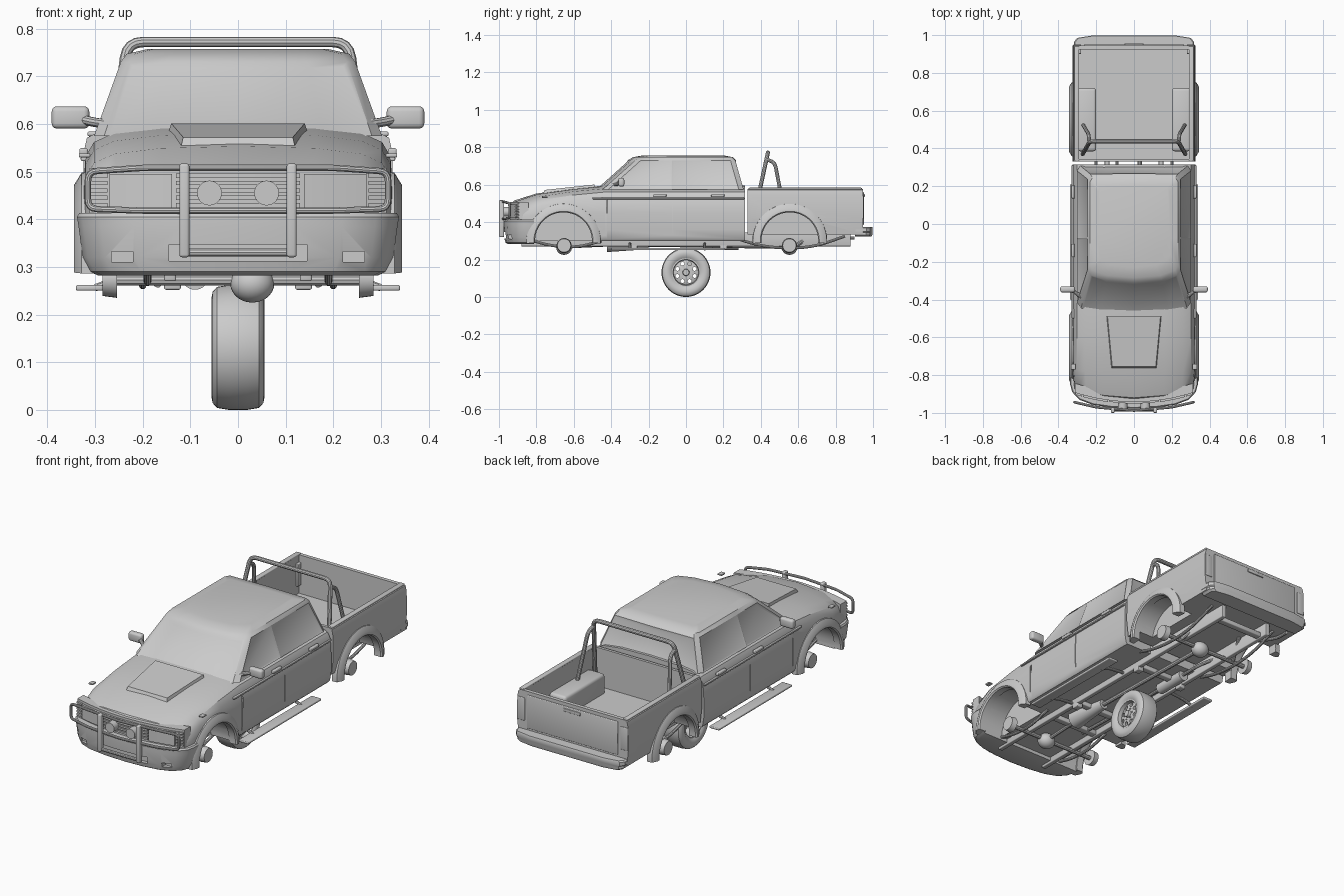
import bpy, bmesh, math
from mathutils import Vector, Matrix

if "Cube" in bpy.data.objects:
    bpy.data.objects.remove(bpy.data.objects["Cube"])

COL = bpy.context.scene.collection

def finish(name, bm, mirror=False):
    bmesh.ops.recalc_face_normals(bm, faces=bm.faces)
    me = bpy.data.meshes.new(name)
    bm.to_mesh(me)
    bm.free()
    ob = bpy.data.objects.new(name, me)
    COL.objects.link(ob)
    if mirror:
        ob.modifiers.new("mirror", 'MIRROR').use_clip = True
    return ob

def loft_bm(rings, close=False):
    bm = bmesh.new()
    vs = [[bm.verts.new(p) for p in r] for r in rings]
    n = len(rings[0])
    for i in range(len(vs) if close else len(vs) - 1):
        a, b = vs[i], vs[(i + 1) % len(vs)]
        for j in range(n):
            k = (j + 1) % n
            bm.faces.new((a[j], a[k], b[k], b[j]))
    if not close:
        bm.faces.new(vs[0])
        bm.faces.new(vs[-1])
    return bm

def loft(name, rings, close=False, mirror=False):
    return finish(name, loft_bm(rings, close), mirror)

def sym(half):
    return half + [(-a, b) for a, b in reversed(half) if a > 1e-6]

def box(name, x0, x1, y0, y1, z0, z1, bevel=0.0, mirror=False):
    bm = bmesh.new()
    bmesh.ops.create_cube(bm, size=1)
    for v in bm.verts:
        v.co = ((x0 + x1) / 2 + v.co.x * (x1 - x0), (y0 + y1) / 2 + v.co.y * (y1 - y0), (z0 + z1) / 2 + v.co.z * (z1 - z0))
    if bevel:
        bmesh.ops.bevel(bm, geom=bm.edges[:], offset=bevel, segments=3, profile=0.5, affect='EDGES')
    return finish(name, bm, mirror)

def cyl(name, p0, p1, r, r2=None, n=28, mirror=False):
    p0, p1 = Vector(p0), Vector(p1)
    d = p1 - p0
    m = Matrix.Translation((p0 + p1) / 2) @ d.to_track_quat('Z', 'Y').to_matrix().to_4x4()
    bm = bmesh.new()
    bmesh.ops.create_cone(bm, cap_ends=True, segments=n, radius1=r, radius2=r if r2 is None else r2, depth=d.length, matrix=m)
    return finish(name, bm, mirror)

def ball(name, c, r, s=(1, 1, 1)):
    bm = bmesh.new()
    bmesh.ops.create_uvsphere(bm, u_segments=24, v_segments=14, radius=r, matrix=Matrix.Translation(c) @ Matrix.Diagonal((*s, 1)))
    return finish(name, bm)

def tube(name, pts, r, bend=0.03, closed=False, mirror=False):
    """Round bar along a path with softened corners."""
    P = [Vector(p) for p in pts]
    path = []
    for i, p in enumerate(P):
        if not closed and i in (0, len(P) - 1):
            path.append(p)
            continue
        a, b = P[i - 1] - p, P[(i + 1) % len(P)] - p
        a = p + a.normalized() * min(bend, a.length * .45)
        b = p + b.normalized() * min(bend, b.length * .45)
        path += [a * (1 - t) ** 2 + p * 2 * t * (1 - t) + b * t * t for t in (0, .25, .5, .75, 1)]
    cu = bpy.data.curves.new(name, 'CURVE')
    cu.dimensions = '3D'
    cu.bevel_depth, cu.bevel_resolution, cu.use_fill_caps = r, 3, True
    s = cu.splines.new('POLY')
    s.points.add(len(path) - 1)
    for q, p in zip(s.points, path):
        q.co = (*p, 1)
    s.use_cyclic_u = closed
    tmp = bpy.data.objects.new("tmp", cu)
    COL.objects.link(tmp)
    bpy.context.view_layer.update()
    bm = bmesh.new()
    bm.from_mesh(tmp.evaluated_get(bpy.context.evaluated_depsgraph_get()).to_mesh())
    bpy.data.objects.remove(tmp)
    return finish(name, bm, mirror)

def band(name, x0, x1, z0, z1, front, depth, k=0.5, mirror=True):
    """Panel that follows the curved plan of the nose."""
    rings = []
    for i in range(9):
        x = x0 + (x1 - x0) * i / 8
        y = front + k * x * x
        rings.append([(x, y, z0), (x, y, z1), (x, y + depth, z1), (x, y + depth, z0)])
    return loft(name, rings, mirror=mirror)

def cut(ob, cutters):
    for c in cutters:
        m = ob.modifiers.new("cut", 'BOOLEAN')
        m.operation, m.solver, m.object = 'DIFFERENCE', 'EXACT', c
    bpy.context.view_layer.update()
    ob.data = bpy.data.meshes.new_from_object(ob.evaluated_get(bpy.context.evaluated_depsgraph_get()))
    ob.modifiers.clear()
    for c in cutters:
        bpy.data.objects.remove(c)

FY, RY, AZ, AR = -0.655, 0.555, 0.30, 0.157   # axle positions and arch size

def arch_cutters(y, inner):
    return [cyl("arch_cutter", (s * inner, y, AZ), (s * .42, y, AZ), AR, n=48) for s in (1, -1)]

# front wings, bonnet and doors
rings = []
for y, zt, w, k in [(-.935, .495, .305, .5), (-.92, .515, .315, .5), (-.80, .553, .325, .3), (-.6, .58, .325, 0), (-.42, .597, .325, 0), (.315, .597, .325, 0)]:
    half = [(0, zt), (.5 * w, zt - .004), (.8 * w, zt - .016), (.93 * w, zt - .035), (.985 * w, zt - .065),
            (w, min(zt - .09, .45)), (w, .36), (.975 * w, .31), (.95 * w, .30), (0, .30)]
    rings.append([(x, y + k * x * x, z) for x, z in sym(half)])
body = loft("body", rings)
seams = [box("seam_cutter", min(s * .32, s * .35), max(s * .32, s * .35), y, y + .004, .325, .54)
         for s in (1, -1) for y in (-.43, -.075)]
cut(body, arch_cutters(FY, .19) + seams)

# cab with inset windows
rings = []
for z, w, yf, yb in [(.575, .302, -.485, .312), (.73, .246, -.312, .268), (.747, .234, -.285, .25), (.757, .19, -.23, .2)]:
    half = [(0, yf), (.6 * w, yf + .012), (.93 * w, yf + .04), (w, yf + .07), (w, -.075), (w, yb - .03), (.94 * w, yb - .004), (0, yb)]
    rings.append([(x, y, z) for x, y in sym(half)])
bm = loft_bm(rings)
bmesh.ops.recalc_face_normals(bm, faces=bm.faces)
glass = [f for f in bm.faces if .6 < f.calc_center_median().z < .7]
side = [f for f in glass if abs(f.normal.x) > .7 and f.calc_area() > .02]
front = [f for f in glass if f.normal.y < -.3 and abs(f.normal.x) < .6]
rear = [f for f in glass if f.normal.y > .8]
bmesh.ops.inset_individual(bm, faces=side, thickness=.014, depth=-.004)
for reg in (front, rear):
    bmesh.ops.inset_region(bm, faces=reg, thickness=.014, depth=-.004)
finish("cab", bm)

# bonnet scoop
bm = bmesh.new()
for x, y, z in [(.12, -.765, .55), (.115, -.755, .572), (.15, -.49, .57), (.14, -.49, .601)]:
    for s in (1, -1):
        bm.verts.new((s * x, y, z))
bmesh.ops.convex_hull(bm, input=bm.verts[:])
finish("bonnet_scoop", bm)

# cargo bed with wheel boxes
half = [(0, .578), (.303, .578), (.317, .571), (.324, .54), (.325, .42), (.315, .335), (0, .335)]
bed = loft("cargo_bed", [[(x, y, z) for x, z in sym(half)] for y in (.33, .945)])
cut(bed, [box("bed_cutter", -.292, .292, .345, .925, .375, .7)] + arch_cutters(RY, .215))
for s in (1, -1):
    a, b = sorted((s * .2, s * .3))
    w = box("bed_wheel_box", a, b, .385, .72, .362, .477, .015)
    cut(w, [cyl("arch_cutter", (s * .215, RY, AZ), (s * .42, RY, AZ), AR, n=48)])
box("tailgate_panel", -.265, .265, .94, .951, .385, .56, .004)
box("tailgate_handle", -.05, .05, .948, .956, .535, .55, .003)
box("tail_light", .28, .322, .9, .95, .42, .54, .004, mirror=True)
box("bed_rail", .29, .316, .335, .94, .574, .584, .004, mirror=True)

# flared wheel arches
for n, yc in (("front_flare", FY), ("rear_flare", RY)):
    rings = []
    for i in range(33):
        t = math.radians(-4 + 188 * i / 32)
        prof = [(.152, .30), (.152, .337), (.158, .344), (.172, .344), (.198, .328), (.2, .30)]
        rings.append([(x, yc + r * math.cos(t), AZ + r * math.sin(t)) for r, x in prof])
    loft(n, rings, mirror=True)

# front bumper
half = [(0, -.978), (.12, -.972), (.22, -.957), (.29, -.93), (.327, -.89), (.338, -.85), (.338, -.812), (0, -.812)]
rings = [[(x * s, -.812 + (y + .812) * d, z) for x, y in sym(half)] for z, s, d in
         [(.282, .87, .84), (.29, .92, .92), (.32, .965, .97), (.385, .99, 1), (.405, 1, 1), (.413, .985, .96)]]
bumper = loft("front_bumper", rings)
cut(bumper, [box("intake_cutter", -.145, .145, -1.1, -.945, .312, .347)]
    + [box("fog_cutter", min(s * .22, s * .265), max(s * .22, s * .265), -1.1, -.92, .31, .332) for s in (1, -1)])

# grille and lamps
band("grille_surround", 0, .312, .413, .508, -.942, .05)
band("headlight", .138, .27, .422, .495, -.952, .03)
for i in range(5):
    z = .425 + i * .0155
    band("indicator_rib", .274, .311, z, z + .009, -.951, .03)
    band("grille_slat", 0, .13, z, z + .009, -.95, .03)
cyl("driving_lamp", (.06, -.985, .455), (.06, -.94, .455), .026, mirror=True)

# bull bar
ring = [(x, -.988 + .45 * x * x, z) for x, z in
        [(-.315, .422), (-.2, .418), (0, .418), (.2, .418), (.315, .422), (.315, .5), (.2, .508), (0, .508), (-.2, .508), (-.315, .5)]]
tube("bull_bar_ring", ring, .007, .02, closed=True)
box("bull_bar_upright", .102, .123, -1.0, -.972, .32, .517, .006, mirror=True)
tube("bull_bar_lower", [(-.112, -.984, .33), (.112, -.984, .33)], .009)

# rear bumper
half = [(0, .998), (.22, .998), (.3, .985), (.318, .965), (.318, .905), (0, .905)]
loft("rear_bumper", [[(x * s, .9 + (y - .9) * s, z) for x, y in sym(half)] for z, s in
                     [(.322, .94), (.332, .98), (.345, .98), (.35, 1), (.368, 1), (.375, .98)]])

# side trim, handles, mirrors, running boards
box("side_trim", .315, .33, -.5, .312, .522, .531, .003, mirror=True)
for y in (-.14, .17):
    box("door_handle", .315, .333, y - .035, y + .035, .534, .549, .004, mirror=True)
box("wing_marker", .31, .334, -.9, -.87, .53, .538, .002, mirror=True).location = (0, .13, 0)
box("mirror_head", .312, .391, -.362, -.33, .59, .637, .011, mirror=True)
tube("mirror_arm", [(.275, -.39, .60), (.30, -.37, .603), (.33, -.348, .61)], .01, mirror=True)
box("running_board", .283, .34, -.40, .21, .25, .262, .004, mirror=True)
for y in (-.3, .1):
    tube("board_bracket", [(.13, y, .285), (.25, y, .275), (.3, y, .256)], .008, mirror=True)

# roll bar
h = [(.272, .37, .46), (.233, .438, .772)]
tube("roll_bar", h + [(-x, y, z) for x, y, z in reversed(h)], .011, .035)
tube("roll_bar_leg", [(.237, .432, .735), (.24, .475, .718), (.27, .525, .46)], .01, mirror=True)

# chassis, axles and exhaust
box("chassis_rail", .13, .155, -.88, .88, .27, .345, .004, mirror=True)
for y in (-.47, -.28, .2, .82):
    box("cross_member", -.15, .15, y - .018, y + .018, .275, .3, .005)
for y in (-.28, .2):
    box("rail_mount", .12, .155, y - .02, y + .02, .252, .28, .004, mirror=True)
for n, y in (("front", FY + .003), ("rear", RY - .002)):
    tube(n + "_axle", [(-.27, y, .272), (.27, y, .272)], .012)
    cyl(n + "_hub", (.254, y, .275), (.284, y, .275), .04, .036, mirror=True)
    ball(n + "_differential", (.03, y, .265), .042, (1.1, 1, .95))
tube("rear_spring", [(.2, .26, .315), (.2, .4, .272), (.2, .555, .258), (.2, .7, .272), (.2, .85, .325)], .008, .1, mirror=True)
tube("front_spring", [(.19, -.85, .31), (.19, -.72, .272), (.19, -.58, .265), (.19, -.45, .3)], .008, .06, mirror=True)
cyl("gearbox", (.03, -.42, .29), (.03, -.2, .28), .05, .025)
tube("rear_driveshaft", [(.03, -.22, .28), (.03, RY, .268)], .012)
tube("front_driveshaft", [(.03, -.4, .28), (.03, FY, .268)], .01)
tube("exhaust_pipe", [(-.08, -.5, .285), (-.09, 0, .28), (-.09, .4, .285), (-.17, .5, .33), (-.17, .7, .32), (-.25, .82, .315), (-.25, .9, .315)], .009, .05)
cyl("muffler", (-.09, .1, .28), (-.09, .28, .28), .028)
for s in (1, -1):
    tube("shock_absorber", [(s * .17, RY + .02, .265), (s * .12, RY + .13, .34)], .01)

# wheel under the middle of the truck
def lathe(name, prof, n=48):
    rings = []
    for i in range(n):
        t = 2 * math.pi * i / n
        rings.append([(x, r * math.cos(t), .131 + r * math.sin(t)) for x, r in prof])
    return loft(name, rings, close=True)

lathe("tyre", [(-.044, .073), (-.053, .085), (-.056, .103), (-.053, .117), (-.044, .127), (-.02, .131), (.02, .131),
               (.044, .127), (.053, .117), (.056, .103), (.053, .085), (.044, .073)])
lathe("rim_barrel", [(-.047, .076), (-.047, .069), (0, .062), (.047, .069), (.047, .076)])
disc = lathe("rim_disc", [(.018, .0008), (.018, .068), (.026, .068), (.036, .045), (.036, .0008)])
holes = []
for i in range(8):
    t = math.pi * (i + .5) / 4
    y, z = .05 * math.cos(t), .131 + .05 * math.sin(t)
    holes.append(cyl("hole_cutter", (0, y, z), (.06, y, z), .0105, n=16))
cut(disc, holes)
cyl("hub_cap", (.02, 0, .131), (.05, 0, .131), .022, .016)
for i in range(6):
    t = math.pi * i / 3
    y, z = .029 * math.cos(t), .131 + .029 * math.sin(t)
    cyl("wheel_nut", (.03, y, z), (.041, y, z), .004, n=6)

# smooth shading with crisp edges
bpy.ops.object.select_all(action='DESELECT')
for ob in COL.objects:
    ob.select_set(True)
    bpy.context.view_layer.objects.active = ob
bpy.ops.object.shade_smooth_by_angle(angle=math.radians(32))
